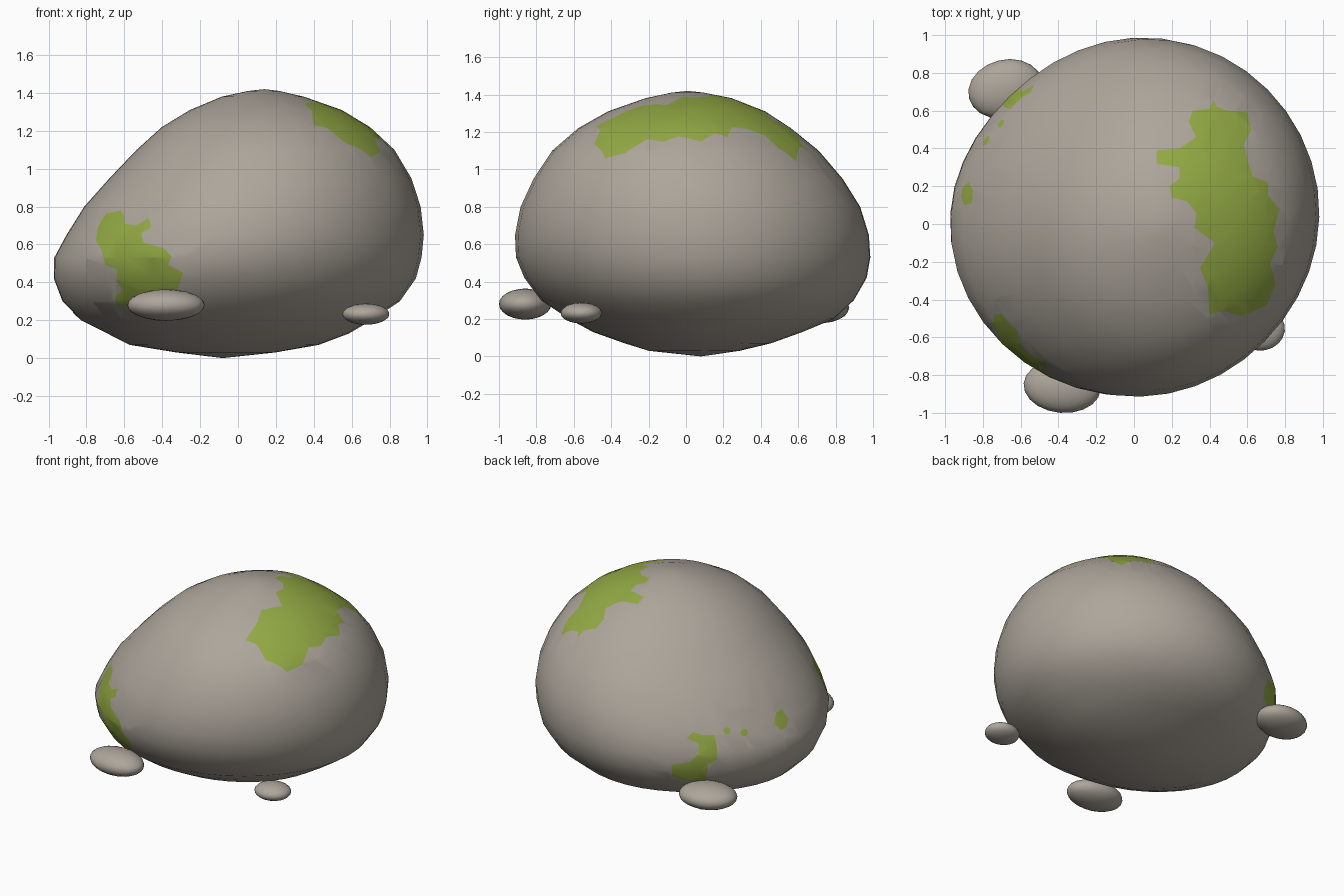
import bpy, bmesh, math
from mathutils import Vector

if "Cube" in bpy.data.objects:
    bpy.data.objects.remove(bpy.data.objects["Cube"])


def material(name, rgb):
    m = bpy.data.materials.new(name)
    m.diffuse_color = (*rgb, 1)
    m.use_nodes = True
    m.node_tree.nodes["Principled BSDF"].inputs["Base Color"].default_value = m.diffuse_color
    return m


STONE = material("warm grey stone", (0.42, 0.38, 0.33))
MOSS = material("moss green", (0.29, 0.40, 0.058))
CENTRE = Vector((0, 0, 0.71))

# Boulder levels: z, x min, x max, y min, y max
LEVELS = [
    (0.03, -0.33, 0.20, -0.20, 0.29), (0.07, -0.58, 0.43, -0.33, 0.46),
    (0.13, -0.70, 0.59, -0.50, 0.63), (0.20, -0.84, 0.71, -0.63, 0.80),
    (0.30, -0.94, 0.86, -0.78, 0.91), (0.42, -0.987, 0.945, -0.87, 0.98),
    (0.53, -0.985, 0.975, -0.915, 1.0), (0.65, -0.92, 0.987, -0.92, 0.992),
    (0.80, -0.825, 0.97, -0.89, 0.945), (0.95, -0.69, 0.92, -0.82, 0.85),
    (1.10, -0.545, 0.83, -0.72, 0.72), (1.22, -0.41, 0.70, -0.58, 0.57),
    (1.31, -0.26, 0.55, -0.42, 0.43), (1.38, -0.09, 0.35, -0.22, 0.25),
    (1.41, 0.05, 0.22, -0.08, 0.10),
]
SIDES = 40

# Moss outlines seen from above (x, y)
CROWN = [(.42, .66), (.44, .62), (.50, .60), (.60, .59), (.62, .50), (.58, .42), (.60, .34),
         (.63, .25), (.71, .22), (.71, .15), (.77, .08), (.74, -.04), (.76, -.12), (.72, -.21),
         (.75, -.32), (.70, -.43), (.57, -.49), (.48, -.46), (.40, -.48), (.39, -.33),
         (.35, -.23), (.43, -.10), (.32, -.02), (.33, .06), (.28, .12), (.20, .14), (.19, .20),
         (.24, .24), (.24, .30), (.12, .32), (.12, .39), (.24, .40), (.33, .46), (.29, .54),
         (.31, .60), (.40, .61)]
# Seen from the front (x, z)
FRONT = [(-.62, .78), (-.60, .75), (-.60, .71), (-.54, .70), (-.47, .74), (-.46, .69),
         (-.51, .66), (-.50, .61), (-.39, .58), (-.35, .54), (-.37, .49), (-.29, .45),
         (-.32, .36), (-.42, .26), (-.64, .28), (-.65, .32), (-.61, .36), (-.64, .41),
         (-.64, .47), (-.70, .49), (-.72, .57), (-.75, .62), (-.74, .69), (-.70, .76)]
# Seen from the back left, slightly above
BACK = [(.01, -.46), (.05, -.42), (.11, -.44), (.19, -.44), (.21, -.52), (.21, -.60),
        (.15, -.64), (.13, -.76), (-.05, -.73), (-.09, -.71), (-.09, -.64), (.03, -.62),
        (.08, -.57), (.09, -.50)]
SPOT = [(.60, -.29), (.64, -.26), (.68, -.32), (.67, -.38), (.63, -.40), (.59, -.36)]


def dot(x, y, r):
    return [(x + r * math.cos(k * math.pi / 3), y + r * math.sin(k * math.pi / 3))
            for k in range(6)]


def inside(p, poly):
    hit = False
    for (ax, ay), (bx, by) in zip(poly, poly[1:] + poly[:1]):
        if (ay > p[1]) != (by > p[1]) and p[0] < ax + (p[1] - ay) * (bx - ax) / (by - ay):
            hit = not hit
    return hit


def paint_moss(bm, poly, right, up, origin):
    """Cut the outline into the surface along a viewing direction and colour its inside."""
    right, up = Vector(right).normalized(), Vector(up).normalized()
    view = right.cross(up)

    def flat(co):
        d = co - origin
        return d.dot(right), d.dot(up)

    for a, b in zip(poly, poly[1:] + poly[:1]):
        pa = origin + right * a[0] + up * a[1]
        pb = origin + right * b[0] + up * b[1]
        near = []
        for f in bm.faces:
            if f.normal.dot(view) < 0:
                continue
            pts = [flat(v.co) for v in f.verts]
            if all(min(p[i] for p in pts) <= max(a[i], b[i]) and
                   max(p[i] for p in pts) >= min(a[i], b[i]) for i in (0, 1)):
                near.append(f)
        geom = set(near)
        for f in near:
            geom.update(f.verts)
            geom.update(f.edges)
        bmesh.ops.bisect_plane(bm, geom=list(geom), dist=1e-5, plane_co=pa,
                               plane_no=(pb - pa).cross(view).normalized())
        bm.normal_update()
    for f in bm.faces:
        if f.normal.dot(view) > 0 and inside(flat(f.calc_center_median()), poly):
            f.material_index = 1


def finish(bm, name, mats):
    me = bpy.data.meshes.new(name)
    for f in bm.faces:
        f.smooth = True
    bm.to_mesh(me)
    bm.free()
    for m in mats:
        me.materials.append(m)
    ob = bpy.data.objects.new(name, me)
    bpy.context.collection.objects.link(ob)
    return ob


# Boulder: stacked oval rings, flattened a little on two corners
bm = bmesh.new()
rings = []
for z, x0, x1, y0, y1 in LEVELS:
    ring = []
    for k in range(SIDES):
        t = 2 * math.pi * k / SIDES
        r = (1 - 0.06 * max(0, math.cos(t - 0.75 * math.pi)) ** 4
             - 0.025 * max(0, math.cos(t + 0.25 * math.pi)) ** 4)
        ring.append(bm.verts.new(((x0 + x1) / 2 + (x1 - x0) / 2 * r * math.cos(t),
                                  (y0 + y1) / 2 + (y1 - y0) / 2 * r * math.sin(t), z)))
    rings.append(ring)
bottom = bm.verts.new((-0.08, 0.08, 0))
top = bm.verts.new((0.14, 0.01, 1.42))
for k in range(SIDES):
    n = (k + 1) % SIDES
    bm.faces.new((bottom, rings[0][n], rings[0][k]))
    bm.faces.new((top, rings[-1][k], rings[-1][n]))
    for lo, hi in zip(rings, rings[1:]):
        bm.faces.new((lo[k], lo[n], hi[n], hi[k]))
bmesh.ops.recalc_face_normals(bm, faces=bm.faces[:])
bm.normal_update()

# Moss patches
paint_moss(bm, CROWN, (1, 0, 0), (0, 1, 0), Vector((0, 0, 0)))
paint_moss(bm, FRONT, (1, 0, 0), (0, 0, 1), Vector((0, 0, 0)))
for outline in (BACK, SPOT, dot(.275, -.41, .025), dot(.39, -.42, .027)):
    paint_moss(bm, outline, (-.82, -.57, 0), (.254, -.365, .895), CENTRE)
finish(bm, "boulder", [STONE, MOSS])

# Pebbles: name, centre, radii, turn about z
for name, loc, size, turn in (
        ("front_pebble", (-.38, -.86, .28), (.205, .14, .083), -0.08),
        ("back_pebble", (-.68, .715, .26), (.20, .155, .083), 0.25),
        ("right_pebble", (.675, -.56, .232), (.125, .11, .056), 0.2)):
    bm = bmesh.new()
    bmesh.ops.create_icosphere(bm, subdivisions=3, radius=1)
    bmesh.ops.scale(bm, vec=size, verts=bm.verts)
    ob = finish(bm, name, [STONE])
    ob.location = loc
    ob.rotation_euler.z = turn
